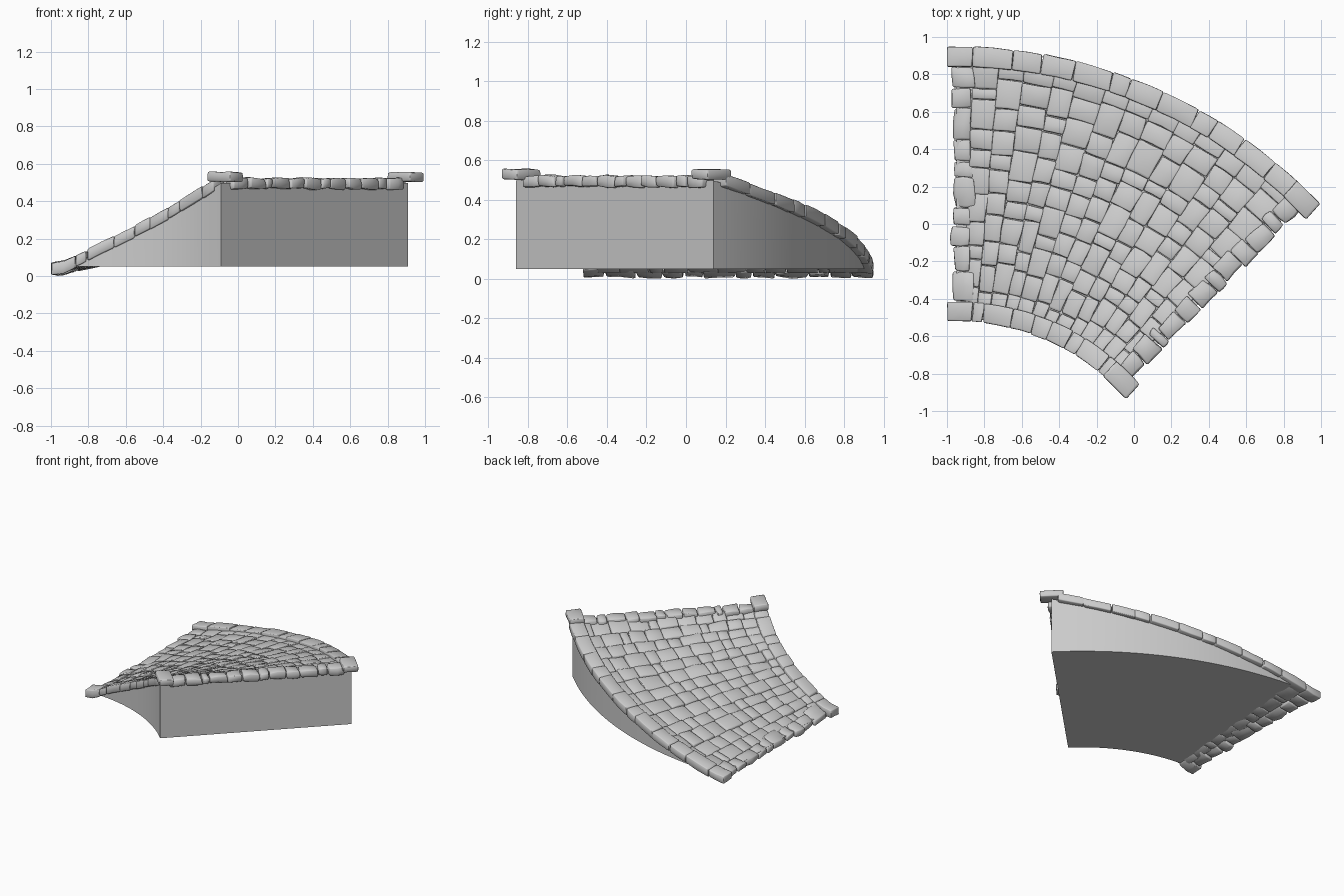
import bpy, bmesh, math, random
from mathutils import Vector, noise

if "Cube" in bpy.data.objects:
    bpy.data.objects.remove(bpy.data.objects["Cube"])

random.seed(7)
CX, CY = -0.95, -1.72            # centre of the bend
END = math.radians(45)
R_IN, R_OUT = 1.216, 2.63
STEPS = [-1, -0.84, 0, 0.84, 1]


def ramp(a):
    return 0.04 + 0.47 * min(max(a / END, 0), 1)


def arc(a, r, h):
    """Angle along the bend, radius, height above the slope."""
    return Vector((CX + r * math.sin(a), CY + r * math.cos(a), ramp(a) + h))


def straight(a0):
    """Mapping for a straight row or cap at angle a0: offset, radius, height."""
    def f(t, r, h):
        s, c = math.sin(a0), math.cos(a0)
        return Vector((CX + r * s + t * c, CY + r * c - t * s, ramp(a0 + t / r) + h))
    return f


def flat_end(t, r, h):
    p = straight(END)(t, r, 0)
    p.z = h
    return p


def stone(bm, lo, hi, mapping, rad=0.014, lump=0.007, scale=1.0, floor=0.0):
    """Rounded, uneven block; scale turns the first coordinate into length."""
    size = [(hi[0] - lo[0]) * scale, hi[1] - lo[1], hi[2] - lo[2]]
    half = Vector(size) / 2
    rad = min(rad, min(half) * 0.8)
    seed = Vector([random.uniform(-50, 50) for _ in range(3)])
    skew = [random.uniform(-0.07, 0.07) for _ in range(2)]
    verts = {}

    def vert(i, j, k):
        if (i, j, k) not in verts:
            p = Vector((STEPS[i] * half.x, STEPS[j] * half.y, STEPS[k] * half.z))
            q = Vector([max(-h + rad, min(h - rad, c)) for c, h in zip(p, half)])
            d = p - q
            if d.length > 1e-6:
                p = q + d.normalized() * rad
            p += noise.noise_vector(p * 11 + seed) * lump
            p.x += skew[0] * p.y
            p.z += skew[1] * p.y
            w = mapping((lo[0] + hi[0]) / 2 + p.x / scale, (lo[1] + hi[1]) / 2 + p.y,
                        (lo[2] + hi[2]) / 2 + p.z)
            w.z = max(w.z, floor)
            verts[i, j, k] = bm.verts.new(w)
        return verts[i, j, k]

    for axis in range(3):
        for side in (0, 4):
            for u in range(4):
                for v in range(4):
                    face = []
                    for du, dv in ((0, 0), (1, 0), (1, 1), (0, 1)):
                        c = [u + du, v + dv]
                        c.insert(axis, side)
                        face.append(vert(*c))
                    bm.faces.new(face)


def splits(a, b, n, jitter=0.28):
    w = (b - a) / n
    return [a] + [a + w * (i + random.uniform(-jitter, jitter)) for i in range(1, n)] + [b]


def finish(bm, name, angle=40):
    bmesh.ops.recalc_face_normals(bm, faces=bm.faces[:])
    me = bpy.data.meshes.new(name)
    bm.to_mesh(me)
    bm.free()
    ob = bpy.data.objects.new(name, me)
    bpy.context.collection.objects.link(ob)
    bpy.ops.object.select_all(action='DESELECT')
    ob.select_set(True)
    bpy.context.view_layer.objects.active = ob
    bpy.ops.object.shade_smooth_by_angle(angle=math.radians(angle))
    return ob


# Plain wedge-shaped body under the paving
bm = bmesh.new()
N = 28
rings = []
for i in range(N + 1):
    a = END * i / N
    ring = []
    for r, top in ((R_IN, 0), (R_OUT, 0), (R_OUT, 1), (R_IN, 1)):
        p = arc(a, r, -0.012)
        p.z = max(p.z, 0.051) if top else 0.05
        ring.append(bm.verts.new(p))
    rings.append(ring)
for p, q in zip(rings, rings[1:]):
    for j in range(4):
        k = (j + 1) % 4
        bm.faces.new((p[j], p[k], q[k], q[j]))
bm.faces.new(rings[0])
bm.faces.new(rings[-1])
finish(bm, "ramp_body")

# Cobbled paving in radial courses
bm = bmesh.new()
courses = splits(0.035, END - 0.02, 13, 0.12)
for a0, a1 in zip(courses, courses[1:]):
    rs = splits(1.27, 2.60, 11)
    for r0, r1 in zip(rs, rs[1:]):
        mid = (r0 + r1) / 2
        h = random.uniform(0.004, 0.014)
        stone(bm, (a0 - 0.001, r0, -0.035), (a1 + 0.001, r1, h), arc,
              0.012, 0.006, mid, 0.03)
finish(bm, "cobbles", 60)

# Kerbs along the inner and outer bend
for name, r0, r1, n in (("inner_kerb", 1.20, 1.305, 9), ("outer_kerb", 2.56, 2.668, 12)):
    bm = bmesh.new()
    mid = (r0 + r1) / 2
    cuts = splits(-0.05 / mid, END - 0.05 / mid, n)
    for a0, a1 in zip(cuts, cuts[1:]):
        stone(bm, (a0, r0, -0.032), (a1, r1, 0.03 + random.uniform(-0.003, 0.004)),
              arc, 0.01, 0.005, mid)
    # flat cap stone at the high end
    stone(bm, (-0.09, r0 - 0.005, 0.503), (0.085, r1, 0.556), flat_end, 0.012, 0.005)
    finish(bm, name)

# Straight stone rows at the low and high ends
bm = bmesh.new()
cuts = splits(1.20, 2.56, 11)
for r0, r1 in zip(cuts, cuts[1:]):
    stone(bm, (-0.02 + random.uniform(-0.01, 0.01), r0, -0.035),
          (0.09 + random.uniform(-0.02, 0.012), r1, 0.014), straight(0), 0.018, 0.012)
finish(bm, "low_end_stones", 60)

bm = bmesh.new()
cuts = splits(1.28, 2.58, 12)
for r0, r1 in zip(cuts, cuts[1:]):
    stone(bm, (-0.075 + random.uniform(-0.015, 0.01), r0, 0.463),
          (0.03 + random.uniform(-0.012, 0.012), r1, 0.523), flat_end, 0.018, 0.012)
finish(bm, "high_end_stones", 60)
